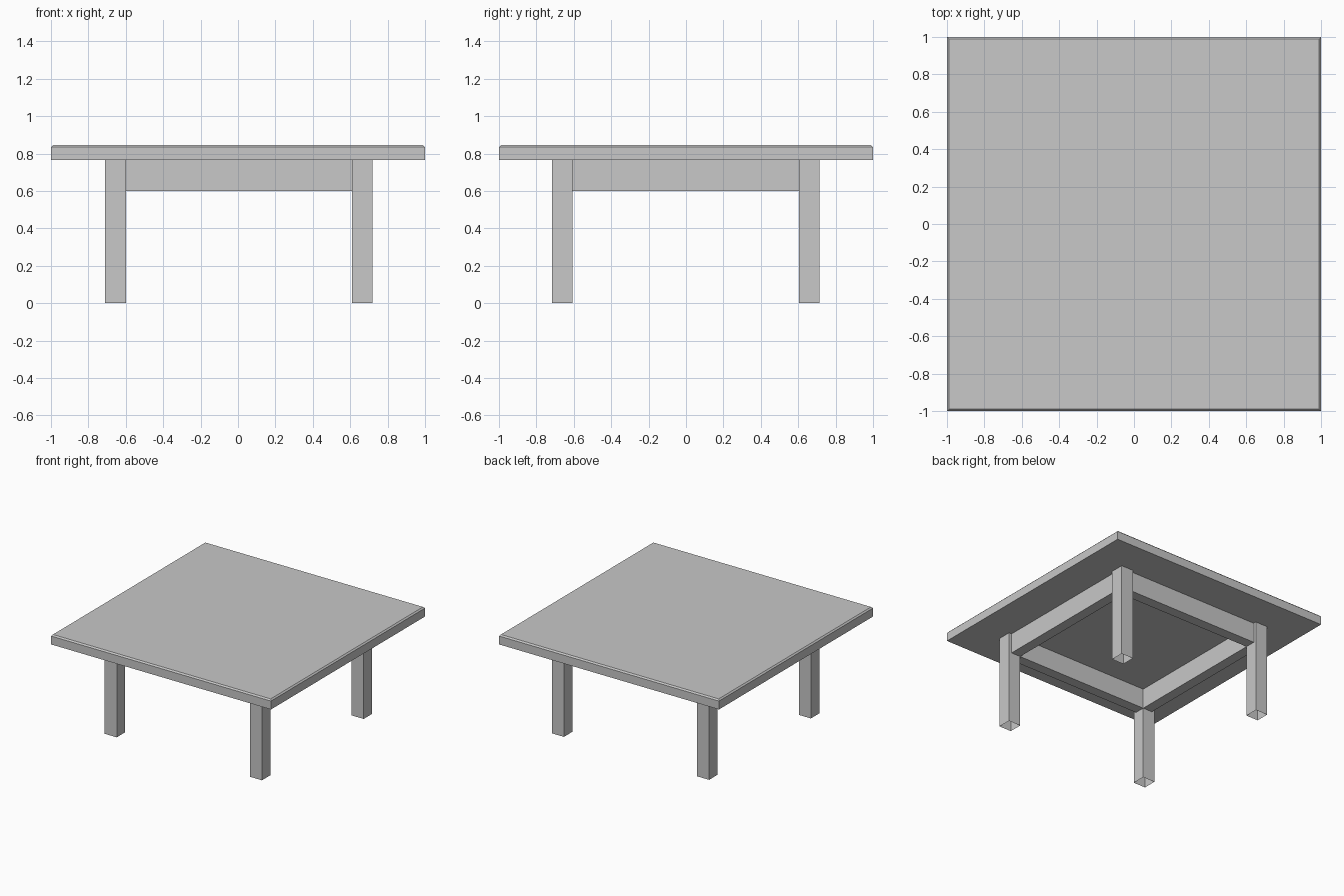
import bpy
import bmesh
from mathutils import Vector

cube = bpy.data.objects.get("Cube")
if cube:
    bpy.data.objects.remove(cube, do_unlink=True)

# Single plain grey finish
grey = bpy.data.materials.new("plain_grey")
grey.use_nodes = True
colour = (0.58, 0.58, 0.58, 1)
grey.diffuse_color = colour
grey.node_tree.nodes["Principled BSDF"].inputs["Base Color"].default_value = colour


def box(name, low, high, open_bottom=False, chamfer=0):
    """Axis-aligned box between two corners, optionally open below or chamfered on top."""
    low, high = Vector(low), Vector(high)
    bm = bmesh.new()
    bmesh.ops.create_cube(bm, size=1)
    bmesh.ops.scale(bm, vec=high - low, verts=bm.verts)
    bmesh.ops.translate(bm, vec=(low + high) / 2, verts=bm.verts)
    bm.normal_update()
    if chamfer:
        rim = [e for e in bm.edges if all(v.co.z > high.z - 0.001 for v in e.verts)]
        bmesh.ops.bevel(bm, geom=rim, offset=chamfer, segments=1, affect='EDGES')
    if open_bottom:
        bottom = [f for f in bm.faces if f.normal.z < -0.9]
        bmesh.ops.delete(bm, geom=bottom, context='FACES_ONLY')
    mesh = bpy.data.meshes.new(name)
    bm.to_mesh(mesh)
    bm.free()
    mesh.materials.append(grey)
    obj = bpy.data.objects.new(name, mesh)
    bpy.context.collection.objects.link(obj)
    return obj


TOP, UNDER, RAIL = 0.845, 0.765, 0.6
INSET = 0.025

# Leg extents as (outer, inner) along each axis
XS = {"right": (-0.71, -0.6), "left": (0.72, 0.61)}
YS = {"front": (-0.717, -0.607), "back": (0.714, 0.603)}

# Square tabletop with a chamfered upper rim
box("tabletop", (-1, -1, UNDER), (1, 1, TOP), chamfer=0.011)

# Four hollow square legs
for y_name, ys in YS.items():
    for x_name, xs in XS.items():
        box(f"{y_name}_{x_name}_leg", (min(xs), min(ys), 0),
            (max(xs), max(ys), UNDER), open_bottom=True)


def rail_span(outer, inner):
    """Rail thickness: level with the inner leg face, set back from the outer one."""
    back = outer - INSET if outer > 0 else outer + INSET
    return min(back, inner), max(back, inner)


# Rails between the legs, front and back
for name, ys in YS.items():
    lo, hi = rail_span(*ys)
    box(f"{name}_rail", (XS["right"][1], lo, RAIL), (XS["left"][1], hi, UNDER))

# Rails between the legs, left and right
for name, xs in XS.items():
    lo, hi = rail_span(*xs)
    box(f"{name}_rail", (lo, YS["front"][1], RAIL), (hi, YS["back"][1], UNDER))
